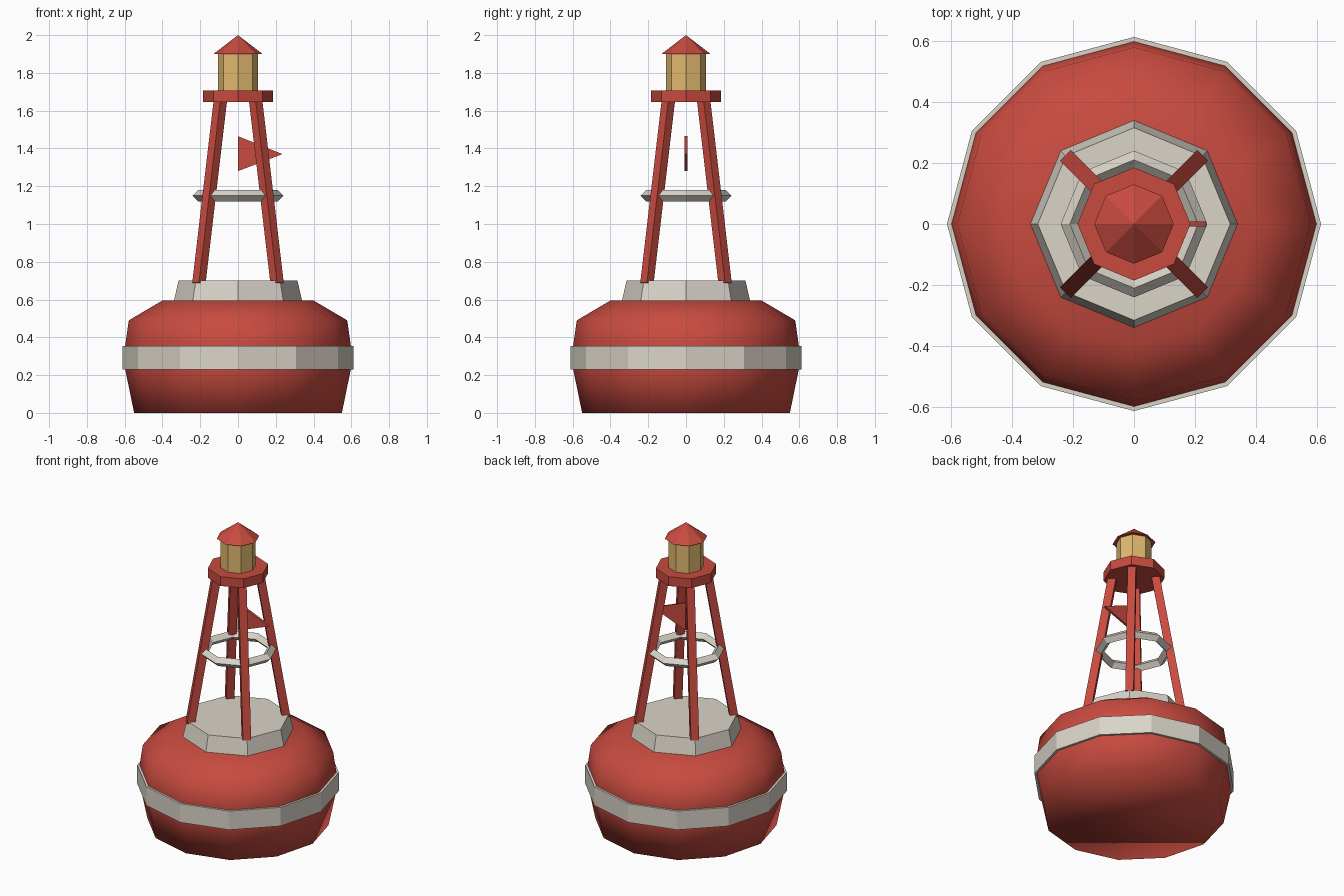
import bpy, bmesh
from math import cos, sin, pi
from mathutils import Vector, Matrix

if "Cube" in bpy.data.objects:
    bpy.data.objects.remove(bpy.data.objects["Cube"])


def material(name, color):
    m = bpy.data.materials.new(name)
    m.diffuse_color = (*color, 1)
    m.use_nodes = True
    m.node_tree.nodes["Principled BSDF"].inputs["Base Color"].default_value = m.diffuse_color
    return m


RED = material("red_paint", (0.58, 0.07, 0.05))
WHITE = material("off_white_paint", (0.70, 0.66, 0.58))
AMBER = material("lamp_amber", (0.75, 0.48, 0.16))


def finish(name, bm, mat, smooth=False):
    bmesh.ops.recalc_face_normals(bm, faces=bm.faces)
    for f in bm.faces:
        f.smooth = smooth
    mesh = bpy.data.meshes.new(name)
    bm.to_mesh(mesh)
    bm.free()
    mesh.materials.append(mat)
    obj = bpy.data.objects.new(name, mesh)
    bpy.context.collection.objects.link(obj)
    return obj


def lathe(name, profile, sides, mat, smooth=False, closed=False):
    """Revolve (radius, z) points; closed joins the ends, otherwise cap them."""
    bm = bmesh.new()
    rings = []
    for r, z in profile:
        if r == 0:
            rings.append([bm.verts.new((0, 0, z))] * sides)
        else:
            rings.append([bm.verts.new((r * cos(2 * pi * i / sides),
                                        r * sin(2 * pi * i / sides), z))
                          for i in range(sides)])
    pairs = list(zip(rings, rings[1:]))
    if closed:
        pairs.append((rings[-1], rings[0]))
    for a, b in pairs:
        for i in range(sides):
            j = (i + 1) % sides
            quad = dict.fromkeys((a[i], a[j], b[j], b[i]))
            bm.faces.new(list(quad))
    if not closed:
        for ring in (rings[0], rings[-1]):
            if len(set(ring)) > 2:
                bm.faces.new(ring)
    return finish(name, bm, mat, smooth)


# Float body and its painted band
lathe("float_hull", [(0.55, 0), (0.597, 0.23), (0.597, 0.36), (0.578, 0.49),
                     (0.40, 0.595)], 12, RED, smooth=True)
lathe("float_band", [(0.59, 0.23), (0.612, 0.23), (0.612, 0.355), (0.59, 0.355)],
      12, WHITE, closed=True)

# Collar under the tower
lathe("tower_collar", [(0.34, 0.59), (0.315, 0.70)], 8, WHITE)

# Four square legs leaning inward
for k in range(4):
    a = pi / 4 + k * pi / 2
    out = Vector((cos(a), sin(a), 0))
    foot = out * 0.293 + Vector((0, 0, 0.685))
    head = out * 0.131 + Vector((0, 0, 1.66))
    axis = (head - foot).normalized()
    side = Vector((-sin(a), cos(a), 0))
    rot = Matrix((side.cross(axis), side, axis)).transposed().to_4x4()
    bm = bmesh.new()
    bmesh.ops.create_cube(bm, size=1, matrix=Matrix.Translation((foot + head) / 2) @ rot
                          @ Matrix.Diagonal((0.05, 0.05, (head - foot).length, 1)))
    finish(f"tower_leg_{k + 1}", bm, RED)

# Brace ring with a diamond section
lathe("brace_ring", [(0.24, 1.15), (0.21, 1.18), (0.18, 1.15), (0.21, 1.12)],
      8, WHITE, closed=True)

# Pennant
bm = bmesh.new()
tri = bm.faces.new([bm.verts.new((x, -0.0075, z))
                    for x, z in ((0, 1.28), (0.235, 1.37), (0, 1.465))])
ext = bmesh.ops.extrude_face_region(bm, geom=[tri], use_keep_orig=True)
bmesh.ops.translate(bm, vec=(0, 0.015, 0),
                    verts=[v for v in ext["geom"] if isinstance(v, bmesh.types.BMVert)])
finish("pennant", bm, RED)

# Lamp deck, lamp and roof
lathe("lamp_deck", [(0.185, 1.645), (0.185, 1.707)], 8, RED)
lathe("lamp", [(0.107, 1.70), (0.107, 1.905)], 8, AMBER)
lathe("lamp_roof", [(0.13, 1.90), (0, 2.0)], 8, RED)
